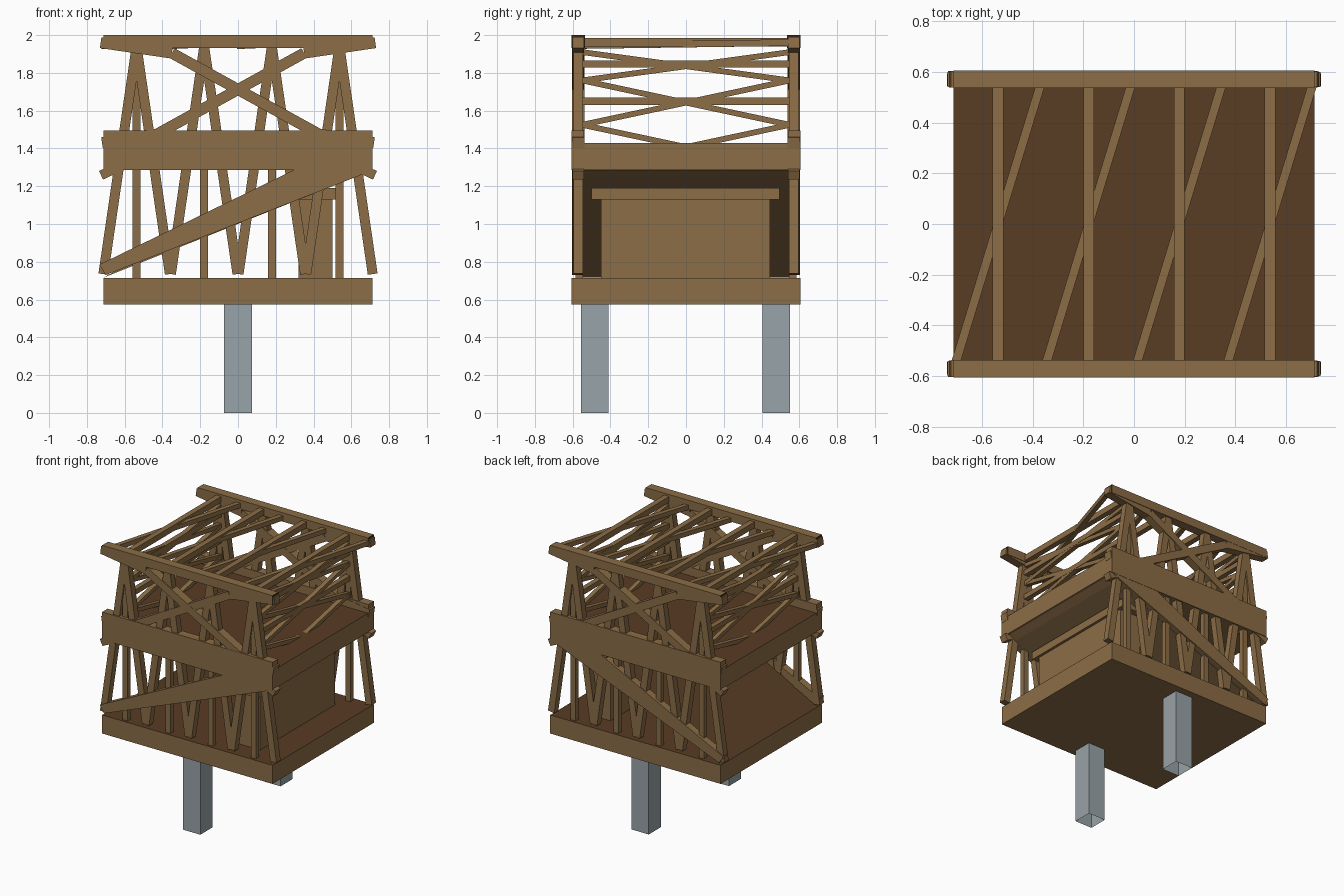
import bpy, bmesh
from mathutils import Vector, Matrix

if "Cube" in bpy.data.objects:
    bpy.data.objects.remove(bpy.data.objects["Cube"])


def material(name, rgb):
    lin = [((c / 255 + 0.055) / 1.055) ** 2.4 for c in rgb]
    m = bpy.data.materials.new(name)
    m.diffuse_color = (*lin, 1)
    m.use_nodes = True
    m.node_tree.nodes["Principled BSDF"].inputs["Base Color"].default_value = m.diffuse_color
    return m


WOOD = material("timber", (139, 109, 70))
DECK = material("deck_brown", (88, 60, 36))
DARK = material("dark_end_grain", (54, 41, 28))
GREY = material("grey_post", (153, 163, 168))


def finish(name, bm, mats, rule=None):
    bmesh.ops.recalc_face_normals(bm, faces=bm.faces)
    bm.normal_update()
    if rule:
        for f in bm.faces:
            f.material_index = rule(f.normal)
    me = bpy.data.meshes.new(name)
    bm.to_mesh(me)
    bm.free()
    for m in mats:
        me.materials.append(m)
    ob = bpy.data.objects.new(name, me)
    bpy.context.collection.objects.link(ob)
    return ob


def add_box(bm, x0, x1, y0, y1, z0, z1):
    mat = (Matrix.Translation(((x0 + x1) / 2, (y0 + y1) / 2, (z0 + z1) / 2))
           @ Matrix.Diagonal((x1 - x0, y1 - y0, z1 - z0, 1)))
    bmesh.ops.create_cube(bm, size=1, matrix=mat)


def box(name, dims, mats, rule=None):
    bm = bmesh.new()
    add_box(bm, *dims)
    return finish(name, bm, mats, rule)


def slab(name, outline, y0, y1, mats, rule=None):
    """Extrude an x-z outline from y0 to y1."""
    bm = bmesh.new()
    face = bm.faces.new([bm.verts.new((x, y0, z)) for x, z in outline])
    ext = bmesh.ops.extrude_face_region(bm, geom=[face])
    bmesh.ops.translate(bm, vec=(0, y1 - y0, 0),
                        verts=[v for v in ext["geom"] if isinstance(v, bmesh.types.BMVert)])
    return finish(name, bm, mats, rule)


def add_beam(bm, a, b, width, depth, side):
    """Square beam from a to b; depth runs along the side axis."""
    a, b, side = Vector(a), Vector(b), Vector(side)
    d = b - a
    u = d.normalized()
    w = u.cross(side).normalized()
    s = w.cross(u)
    rot = Matrix((u * d.length, w * width, s * depth)).transposed().to_4x4()
    bmesh.ops.create_cube(bm, size=1, matrix=Matrix.Translation((a + b) / 2) @ rot)


def floor_top(n):
    return 1 if n.z > 0.7 else 0


def end_grain(n):
    return 1 if abs(n.x) > 0.9 else 0


# decks: timber all round with a brown floor
box("lower_deck", (-.713, .713, -.605, .605, .575, .715), [WOOD, DECK], floor_top)
box("upper_deck", (-.713, .713, -.604, .604, 1.285, 1.43), [WOOD, DECK], floor_top)

# sloping ramp from the lower deck to the upper deck
slab("ramp", ((-.713, .716), (.34, 1.287), (.70, 1.287), (.64, 1.256)),
     -.56, .56, [WOOD, DECK], floor_top)

# crate under the high end of the ramp
box("crate", (.32, .50, -.45, .445, .715, 1.13), [WOOD])
box("crate_lid", (.30, .52, -.50, .495, 1.13, 1.19), [WOOD])

# hollow posts, open at the bottom
for label, y in (("front", -.482), ("back", .477)):
    bm = bmesh.new()
    add_box(bm, -.073, .073, y - .073, y + .073, 0, .575)
    low = [f for f in bm.faces if f.calc_center_median().z < .01]
    bmesh.ops.delete(bm, geom=low, context='FACES_ONLY')
    finish(label + "_post", bm, [GREY])

FRAMES = (-.537, -.179, .179, .537)
END_FRAMES = (FRAMES[0], FRAMES[-1])
AXIS_Y = (0, 1, 0)

for label, s in (("front", -1), ("back", 1)):
    def span(y0, y1):
        return sorted((s * y0, s * y1))

    # side board, top rail and ramp stringer
    box(label + "_side_board", (-.713, .713, *span(.54, .606), 1.285, 1.495), [WOOD])
    box(label + "_top_rail", (-.713, .713, *span(.536, .606), 1.933, 2.0),
        [WOOD, DARK], end_grain)
    slab(label + "_ramp_stringer",
         ((-.735, .785), (.30, 1.288), (.71, 1.288), (.64, 1.255), (-.70, .73)),
         *span(.55, .604), [WOOD])

    # uprights and splayed legs
    bm = bmesh.new()
    for x in FRAMES:
        top = 1.94 if x in END_FRAMES else 1.3
        add_box(bm, x - .021, x + .021, *span(.546, .584), .715, top)
        for k in (-1, 1):
            add_beam(bm, (x, s * .57, 1.94), (x + k * .176, s * .57, .735),
                     .052, .05, AXIS_Y)
    finish(label + "_legs", bm, [WOOD])

    # crossed upper braces with bent ends
    bm = bmesh.new()
    path = ((-.727, 1.96), (-.35, 1.905), (.43, 1.475), (.72, 1.43))
    for k in (-1, 1):
        for p, q in zip(path, path[1:]):
            add_beam(bm, (k * p[0], s * .571, p[1]), (k * q[0], s * .571, q[1]),
                     .058, .064 + .002 * k, AXIS_Y)
        # short knees under the side board
        add_beam(bm, (k * .725, s * .571, 1.258), (k * .56, s * .571, 1.335),
                 .05, .06, AXIS_Y)
    finish(label + "_cross_braces", bm, [WOOD])

# roof beams and slanted roof braces
bm = bmesh.new()
for x in FRAMES:
    add_box(bm, x - .021, x + .021, -.55, .55, 1.94, 1.985)
    add_beam(bm, (x - .168, -.55, 1.945), (x + .168, .55, 1.96), .035, .035, (0, 0, 1))
finish("roof_beams", bm, [WOOD])

# end frames: two level ties and laced diagonals
bm = bmesh.new()
for x in END_FRAMES:
    for z in (1.65, 1.847):
        add_box(bm, x - .019, x + .019, -.55, .55, z - .019, z + .019)
    for hi, lo in ((1.91, 1.76), (1.76, 1.525), (1.525, 1.29)):
        for k in (-1, 1):
            add_beam(bm, (x, k * .55, hi), (x, -k * .55, lo), .03, .034 + .002 * k, (1, 0, 0))
finish("frame_lacing", bm, [WOOD])
